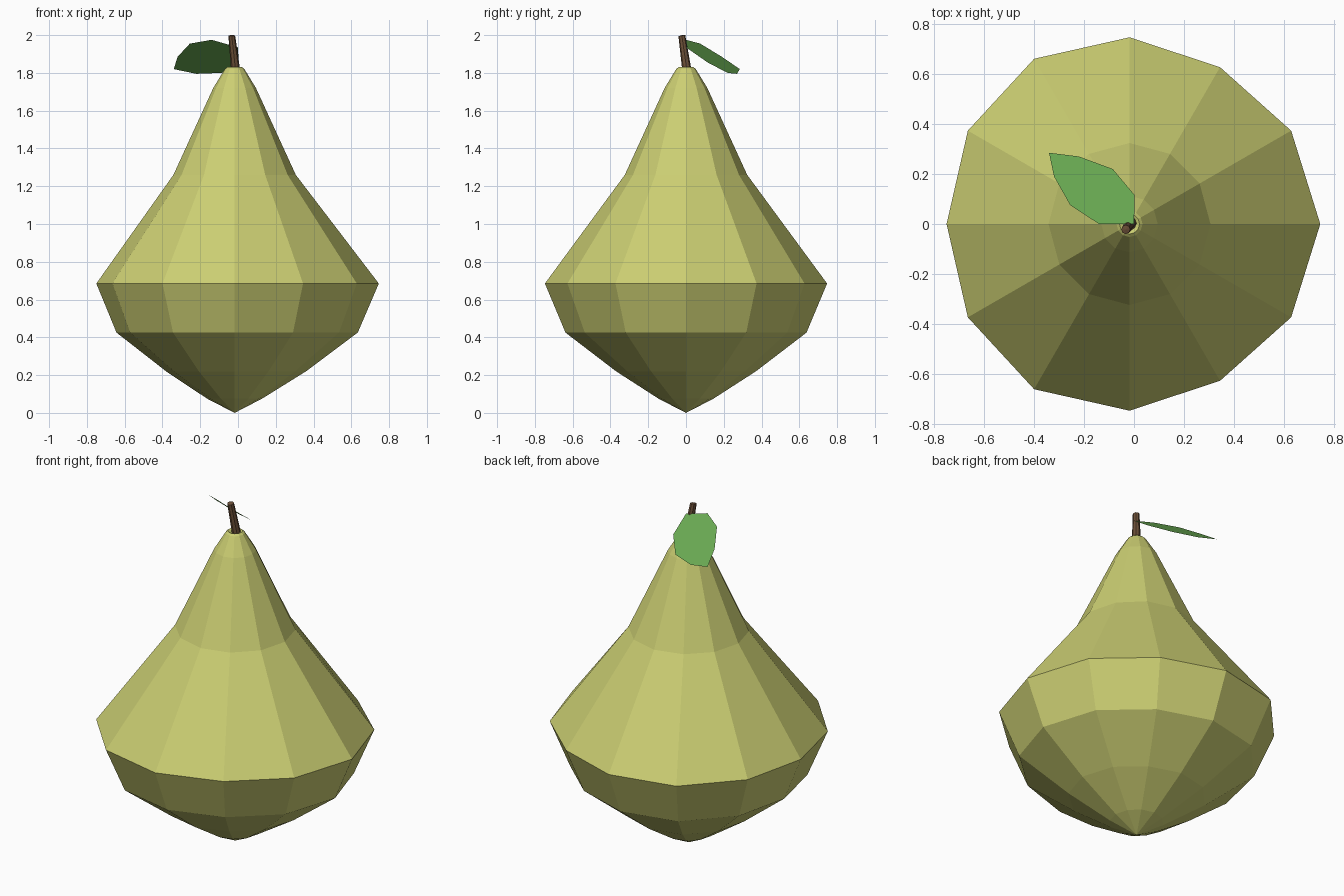
import bpy, bmesh
from math import cos, sin, pi
from mathutils import Vector

if "Cube" in bpy.data.objects:
    bpy.data.objects.remove(bpy.data.objects["Cube"])


def material(name, rgb):
    m = bpy.data.materials.new(name)
    m.diffuse_color = (*rgb, 1)
    m.use_nodes = True
    m.node_tree.nodes["Principled BSDF"].inputs["Base Color"].default_value = m.diffuse_color
    return m


def finish(name, bm, mat, normals=True):
    if normals:
        bmesh.ops.recalc_face_normals(bm, faces=bm.faces)
    me = bpy.data.meshes.new(name)
    bm.to_mesh(me)
    bm.free()
    me.materials.append(mat)
    ob = bpy.data.objects.new(name, me)
    bpy.context.collection.objects.link(ob)
    return ob


def skin(bm, rings, start, end):
    """Bridge equal rings and close both ends with a fan to a point."""
    n = len(rings[0])
    for a, b in zip(rings, rings[1:]):
        for i in range(n):
            j = (i + 1) % n
            bm.faces.new((a[i], a[j], b[j], b[i]))
    for ring, tip in ((rings[0], start), (rings[-1], end)):
        v = bm.verts.new(tip)
        for i in range(n):
            bm.faces.new((ring[i], ring[(i + 1) % n], v))


# Fruit body: 12-sided lathe, belly slightly uneven
CX = -0.018
half = [1.022, 1.0, 0.97, 1.0, 1.022, 1.0, 0.98]
uneven = half + half[5:0:-1]
profile = [(0.145, 0.075, 0), (0.37, 0.22, 1), (0.638, 0.425, 1), (0.747, 0.685, 1),
           (0.324, 1.26, 0), (0.113, 1.72, 0), (0.052, 1.82, 0), (0.04, 1.83, 0)]
bm = bmesh.new()
rings = []
for r, z, u in profile:
    ring = []
    for i in range(12):
        k = r * (uneven[i] if u else 1)
        ring.append(bm.verts.new((CX + k * cos(i * pi / 6), k * sin(i * pi / 6), z)))
    rings.append(ring)
skin(bm, rings, (CX, 0, 0), (CX, 0, 1.81))
finish("pear_body", bm, material("pear_skin", (0.6, 0.62, 0.17)))

# Stem: tapered, leaning
bm = bmesh.new()
rings = []
for c, r in (((-0.01, 0.008, 1.79), 0.025), ((-0.033, -0.022, 1.997), 0.018)):
    rings.append([bm.verts.new(Vector(c) + Vector((r * cos(i * pi / 4), r * sin(i * pi / 4), 0.003 * sin(i * pi / 4))))
                  for i in range(8)])
skin(bm, rings, (-0.01, 0.008, 1.79), (-0.033, -0.022, 2.0))
finish("stem", bm, material("bark", (0.15, 0.08, 0.04)))

# Leaf: thin flat blade
outline = [(0, 0, 1.935), (-0.14, 0, 1.975), (-0.255, 0.075, 1.955), (-0.32, 0.19, 1.885),
           (-0.34, 0.285, 1.82), (-0.22, 0.27, 1.795), (-0.085, 0.22, 1.80), (0.003, 0.115, 1.855)]
bm = bmesh.new()
face = bm.faces.new([bm.verts.new(p) for p in outline])
face.normal_update()
if face.normal.z < 0:
    face.normal_flip()
finish("leaf", bm, material("leaf_green", (0.15, 0.42, 0.09)), normals=False)
